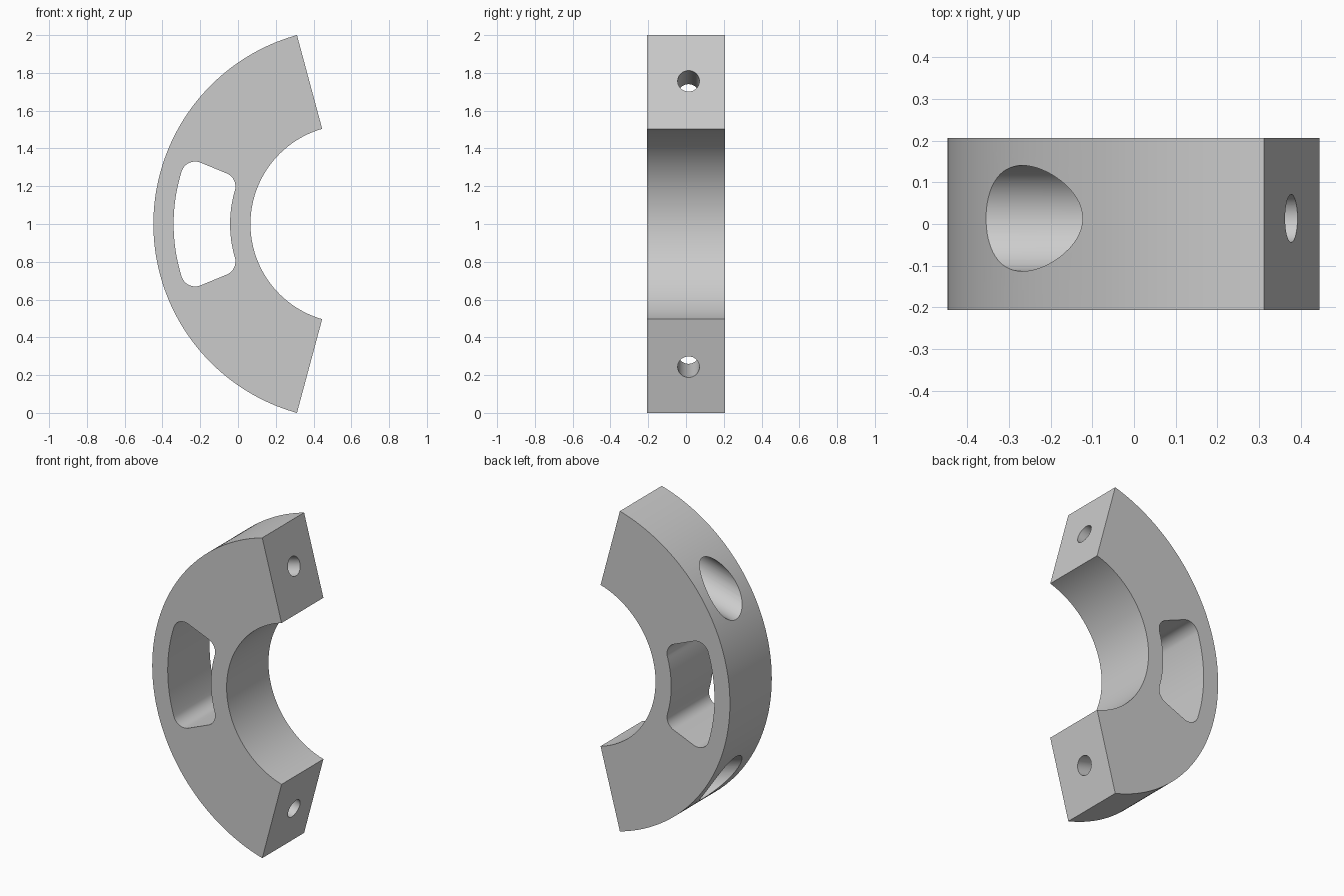
import bpy, bmesh, math
from mathutils import Vector, Matrix

cube = bpy.data.objects.get("Cube")
if cube:
    bpy.data.objects.remove(cube, do_unlink=True)

CX, CZ = 0.59, 1.0          # centre of the ring
R_OUT, R_IN = 1.038, 0.524  # ring radii
HALF = 0.2065               # half thickness
HOLE_Y = 0.0135

grey = bpy.data.materials.new("plain grey")
grey.use_nodes = True
grey.diffuse_color = (0.6, 0.6, 0.6, 1)
grey.node_tree.nodes["Principled BSDF"].inputs["Base Color"].default_value = (0.6, 0.6, 0.6, 1)


def polar(radius, angle):
    """Point on the ring, angle measured from -x towards +z."""
    return Vector((CX - radius * math.cos(angle), CZ + radius * math.sin(angle)))


def arc(radius, start, end, steps):
    return [polar(radius, start + (end - start) * i / steps) for i in range(steps + 1)]


def finish(name, bm):
    bmesh.ops.recalc_face_normals(bm, faces=bm.faces[:])
    mesh = bpy.data.meshes.new(name)
    bm.to_mesh(mesh)
    bm.free()
    mesh.materials.append(grey)
    obj = bpy.data.objects.new(name, mesh)
    bpy.context.collection.objects.link(obj)
    return obj


def prism(name, outline, half):
    bm = bmesh.new()
    face = bm.faces.new([bm.verts.new((p.x, -half, p.y)) for p in outline])
    new = bmesh.ops.extrude_face_region(bm, geom=[face])["geom"]
    bmesh.ops.translate(bm, vec=(0, 2 * half, 0),
                        verts=[v for v in new if isinstance(v, bmesh.types.BMVert)])
    return finish(name, bm)


def rod(name, start, end, radius):
    axis = end - start
    place = Matrix.Translation((start + end) / 2) @ axis.to_track_quat('Z', 'Y').to_matrix().to_4x4()
    bm = bmesh.new()
    bmesh.ops.create_cone(bm, cap_ends=True, segments=64, radius1=radius,
                          radius2=radius, depth=axis.length, matrix=place)
    return finish(name, bm)


# Half ring body
a_out, a_in = math.radians(74.47), math.radians(74.0)
clamp = prism("clamp_half", arc(R_OUT, -a_out, a_out, 96) + arc(R_IN, a_in, -a_in, 96), HALF)

# Curved window with rounded corners
W_OUT, W_IN, W_ANGLE, FILLET = 0.931, 0.632, math.radians(22.4), 0.075


def corner(radius, side, turn_from, turn_to):
    angle = side * (W_ANGLE - math.asin(FILLET / radius))
    centre = polar(radius, angle)
    points = []
    for i in range(13):
        t = angle + side * math.radians(turn_from + (turn_to - turn_from) * i / 12)
        points.append(centre + FILLET * Vector((-math.cos(t), math.sin(t))))
    return angle, points


tilt = math.degrees(math.asin(FILLET / (W_OUT - FILLET)))
tilt_in = math.degrees(math.asin(FILLET / (W_IN + FILLET)))
ao, out_top = corner(W_OUT - FILLET, 1, 0, 90 + tilt)
ai, in_top = corner(W_IN + FILLET, 1, 90 + tilt_in, 180)
_, in_low = corner(W_IN + FILLET, -1, 180, 90 + tilt_in)
_, out_low = corner(W_OUT - FILLET, -1, 90 + tilt, 0)
window = (arc(W_OUT, -ao, ao, 24)[1:-1] + out_top + in_top
          + arc(W_IN, ai, -ai, 24)[1:-1] + in_low + out_low)
cutters = [prism("window_cutter", window, HALF + 0.1)]

# Bolt holes with wide counterbores, mirrored above and below
for side, label in ((1, "upper"), (-1, "lower")):
    mouth = Vector((0.379, HOLE_Y, CZ + side * 0.757))
    inward = Vector((-math.cos(math.radians(15)), 0, -side * math.sin(math.radians(15))))
    cutters.append(rod(label + "_bolt_cutter", mouth - inward * 0.1, mouth + inward * 0.4, 0.0575))
    cutters.append(rod(label + "_counterbore_cutter", mouth + inward * 0.28, mouth + inward * 1.2, 0.127))

bpy.ops.object.select_all(action='DESELECT')
bpy.context.view_layer.objects.active = clamp
clamp.select_set(True)
for cutter in cutters:
    mod = clamp.modifiers.new(cutter.name, 'BOOLEAN')
    mod.operation = 'DIFFERENCE'
    mod.solver = 'EXACT'
    mod.object = cutter
    bpy.ops.object.modifier_apply(modifier=mod.name)
    bpy.data.objects.remove(cutter, do_unlink=True)

bpy.ops.object.shade_smooth_by_angle(angle=math.radians(30))
